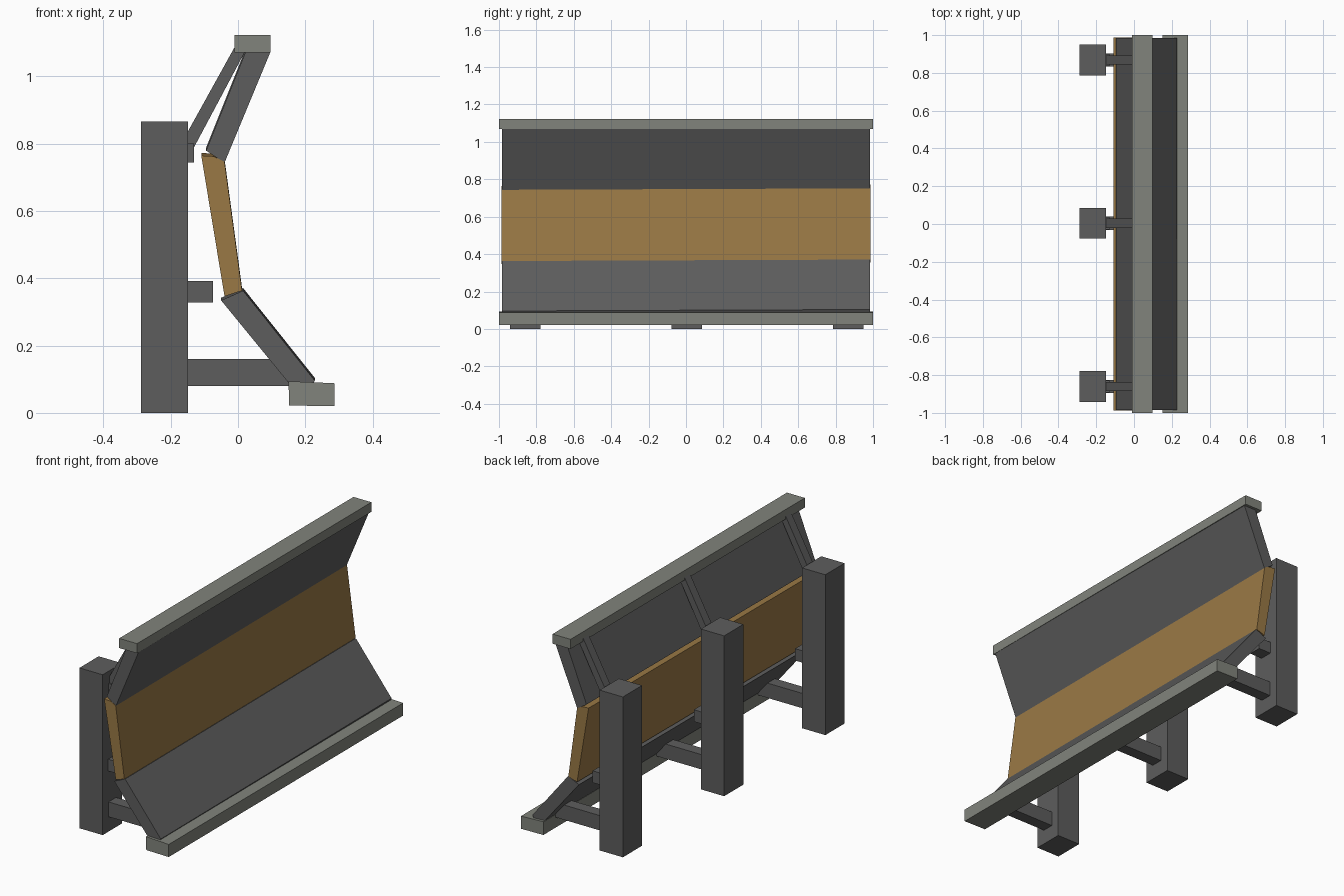
import bpy, bmesh

if "Cube" in bpy.data.objects:
    bpy.data.objects.remove(bpy.data.objects["Cube"])


def material(name, rgb):
    m = bpy.data.materials.new(name)
    m.diffuse_color = (*rgb, 1)
    m.use_nodes = True
    m.node_tree.nodes["Principled BSDF"].inputs["Base Color"].default_value = m.diffuse_color
    return m


DARK = material("dark_grey", (0.11, 0.11, 0.11))
RAIL = material("rail_grey", (0.22, 0.23, 0.20))
WOOD = material("tan_panel", (0.32, 0.19, 0.06))


def prism(name, profile, y0, y1, mat, lean=0.0):
    """Extrude an (x, z) profile along y; lean raises the far end slightly."""
    bm = bmesh.new()
    near = [bm.verts.new((x, y0, z - lean)) for x, z in profile]
    far = [bm.verts.new((x, y1, z + lean)) for x, z in profile]
    bm.faces.new(near)
    bm.faces.new(far[::-1])
    n = len(profile)
    for i in range(n):
        j = (i + 1) % n
        bm.faces.new((near[i], far[i], far[j], near[j]))
    bmesh.ops.recalc_face_normals(bm, faces=bm.faces)
    me = bpy.data.meshes.new(name)
    bm.to_mesh(me)
    bm.free()
    me.materials.append(mat)
    ob = bpy.data.objects.new(name, me)
    bpy.context.collection.objects.link(ob)
    return ob


def rect(x0, x1, z0, z1):
    return [(x0, z0), (x1, z0), (x1, z1), (x0, z1)]


# Long rails along the top and bottom edges
prism("top_rail", rect(-0.01, 0.097, 1.07, 1.122), -1, 1, RAIL)
prism("bottom_rail", [(0.152, 0.022), (0.286, 0.02), (0.286, 0.088), (0.15, 0.094)],
      -1, 1, RAIL)

# Three angled panels
prism("upper_panel", [(-0.095, 0.783), (-0.04, 0.747), (0.096, 1.075), (0.022, 1.075)],
      -0.985, 0.985, DARK, 0.004)
prism("middle_panel", [(-0.109, 0.768), (-0.072, 0.766), (-0.04, 0.75),
                       (0.012, 0.367), (-0.04, 0.35)], -0.987, 0.987, WOOD, 0.004)
prism("lower_panel", [(-0.05, 0.338), (0.015, 0.367), (0.228, 0.1),
                      (0.22, 0.085), (0.157, 0.085)], -0.985, 0.985, DARK, 0.004)

# Posts with their support arms
for label, y in (("front", -0.86), ("centre", 0.004), ("back", 0.868)):
    prism(label + "_post", rect(-0.288, -0.149, 0.0, 0.866), y - 0.082, y + 0.082, DARK)
    prism(label + "_lower_arm", rect(-0.155, 0.155, 0.08, 0.16), y - 0.032, y + 0.032, DARK)
    prism(label + "_middle_arm", rect(-0.155, -0.074, 0.328, 0.392), y - 0.035, y + 0.035, DARK)
    prism(label + "_strut_foot", rect(-0.155, -0.131, 0.744, 0.80), y - 0.032, y + 0.032, DARK)
    prism(label + "_upper_strut", [(-0.152, 0.79), (-0.131, 0.788), (0.022, 1.075),
                                   (-0.008, 1.09), (-0.152, 0.83)],
          y - 0.024, y + 0.024, DARK)
